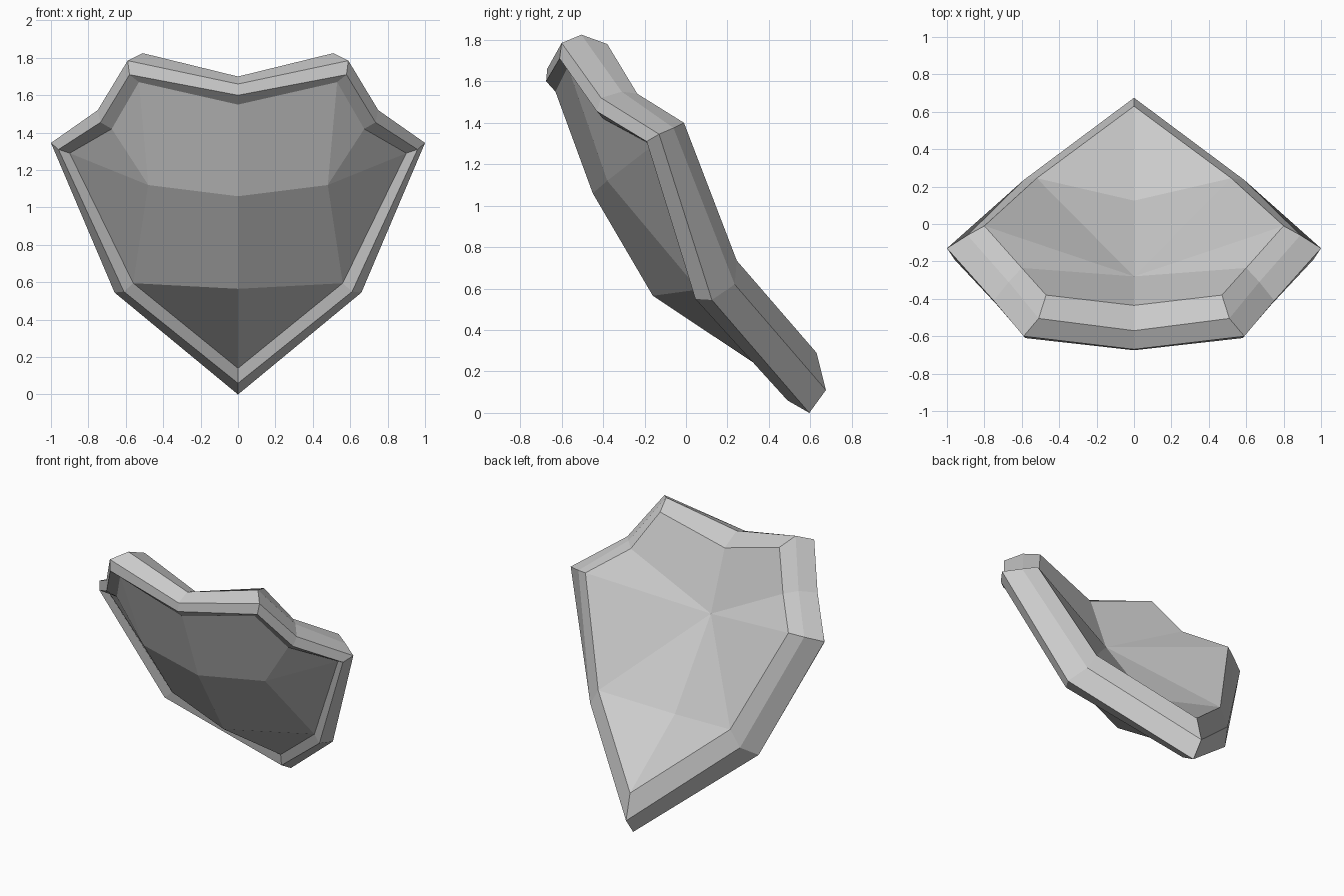
import bpy
import bmesh

# Remove the default cube only
default_cube = bpy.data.objects.get("Cube")
if default_cube:
    bpy.data.objects.remove(default_cube, do_unlink=True)

# Plain grey metal
grey = bpy.data.materials.new("plain_grey")
grey.use_nodes = True
grey.diffuse_color = (0.6, 0.6, 0.6, 1)
grey.node_tree.nodes["Principled BSDF"].inputs["Base Color"].default_value = (0.6, 0.6, 0.6, 1)


def mirrored_part(name, points, faces):
    """Build the +x half of a flat-shaded part and mirror it across x = 0."""
    bm = bmesh.new()
    verts = [bm.verts.new(point) for point in points]
    for face in faces:
        bm.faces.new([verts[index] for index in face])
    mesh = bpy.data.meshes.new(name)
    bm.to_mesh(mesh)
    bm.free()
    mesh.materials.append(grey)
    part = bpy.data.objects.new(name, mesh)
    bpy.context.collection.objects.link(part)
    mirror = part.modifiers.new("mirror_halves", "MIRROR")
    mirror.use_axis[0] = True
    mirror.use_clip = True
    mirror.merge_threshold = 0.001
    return part


# Stations round the half outline, shared by every loop
TOP, CORNER, NOTCH, SIDE, LOWER, TIP = range(6)
UPPER_MID, LOWER_MID, SHOULDER = 6, 7, 8

# Rim cross-section loops, from the back of the shield to the front
back_inner = [(0, -.435, 1.63), (.47, -.38, 1.78), (.6, -.235, 1.54),
              (.8, -.01, 1.4), (.52, .245, .735), (0, .63, .29)]
back_outer = [(0, -.57, 1.7), (.51, -.505, 1.825), (.67, -.31, 1.55),
              (.89, -.06, 1.375), (.59, .235, .62), (0, .675, .11)]
outer_edge = [(0, -.67, 1.66), (.59, -.6, 1.785), (.75, -.41, 1.52),
              (1, -.13, 1.345), (.66, .125, .545), (0, .595, 0)]
front_outer = [(0, -.675, 1.6), (.58, -.61, 1.71), (.735, -.43, 1.455),
               (.96, -.19, 1.31), (.61, .045, .55), (0, .49, .06)]
front_inner = [(0, -.63, 1.55), (.53, -.57, 1.67), (.675, -.4, 1.42),
               (.9, -.16, 1.29), (.56, .06, .595), (0, .48, .14)]
loops = [back_inner, back_outer, outer_edge, front_outer, front_inner]

# Raised faceted rim: bridge each loop to the next
count = len(back_inner)
rim_points = [point for loop in loops for point in loop]
rim_faces = []
for level in range(len(loops) - 1):
    behind, ahead = level * count, (level + 1) * count
    for station in range(count - 1):
        rim_faces.append((ahead + station, ahead + station + 1,
                          behind + station + 1, behind + station))
mirrored_part("shield_rim", rim_points, rim_faces)

# Bulging front panel
mirrored_part(
    "front_panel",
    front_inner + [(0, -.45, 1.06), (0, -.16, .565), (.48, -.38, 1.12)],
    [(TOP, UPPER_MID, SHOULDER, CORNER),
     (CORNER, SHOULDER, NOTCH),
     (NOTCH, SHOULDER, SIDE),
     (SIDE, SHOULDER, LOWER),
     (UPPER_MID, LOWER_MID, LOWER, SHOULDER),
     (LOWER_MID, TIP, LOWER)])

# Hollow back panel
mirrored_part(
    "back_panel",
    back_inner + [(0, -.28, 1.22), (0, .125, .66)],
    [(TOP, CORNER, NOTCH, UPPER_MID),
     (UPPER_MID, NOTCH, SIDE),
     (UPPER_MID, SIDE, LOWER),
     (UPPER_MID, LOWER, LOWER_MID),
     (LOWER_MID, LOWER, TIP)])
